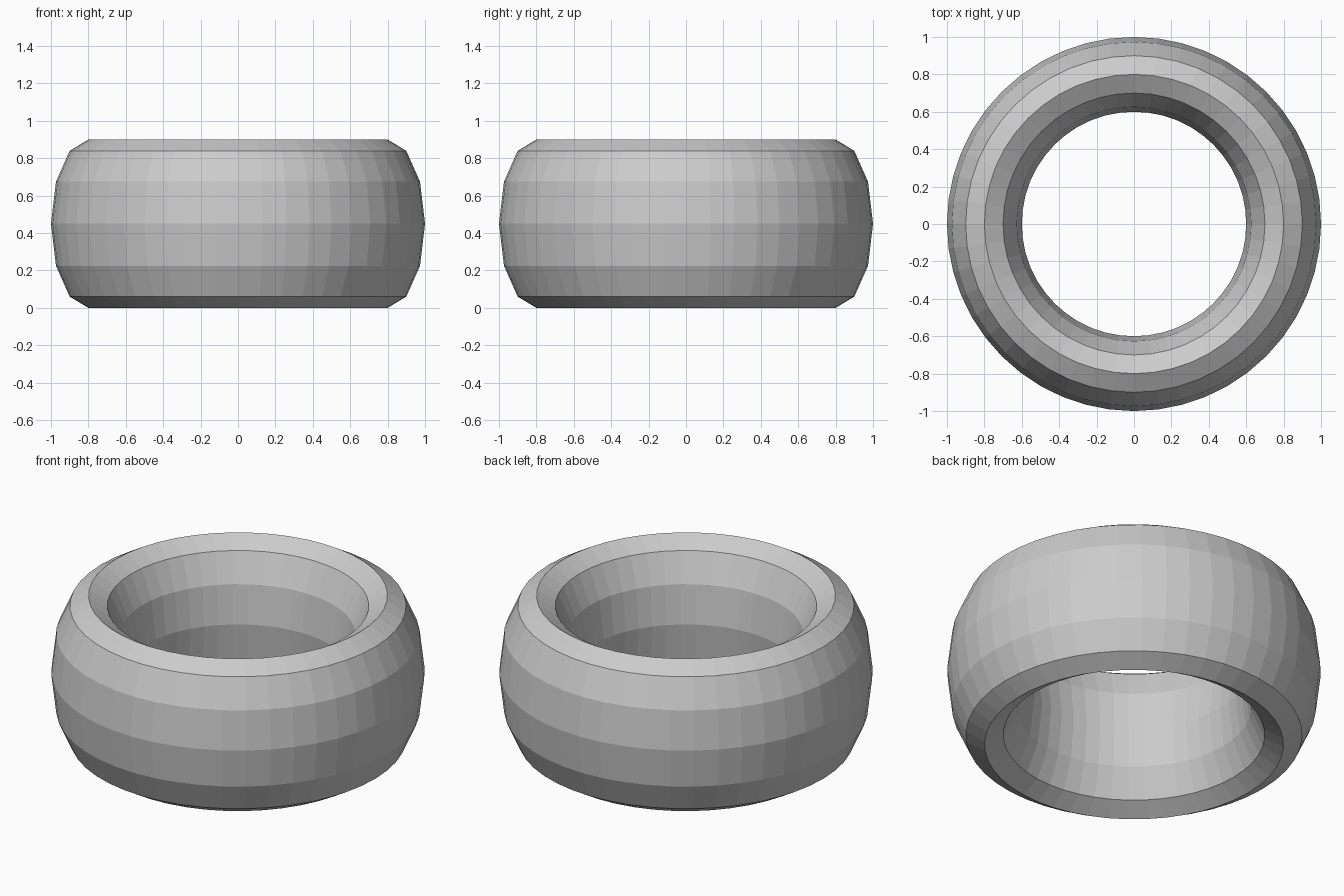
import bpy

if "Cube" in bpy.data.objects:
    bpy.data.objects.remove(bpy.data.objects["Cube"])

# Tall ring: a low-poly torus stretched along its axis
bpy.ops.mesh.primitive_torus_add(
    major_segments=48, minor_segments=12,
    major_radius=0.8, minor_radius=0.2,
    location=(0, 0, 0.45))
ring = bpy.context.object
ring.name = "ring"
ring.scale.z = 0.45 / 0.2
bpy.ops.object.transform_apply(location=False, rotation=False, scale=True)

# Faceted style
bpy.ops.object.shade_flat()
